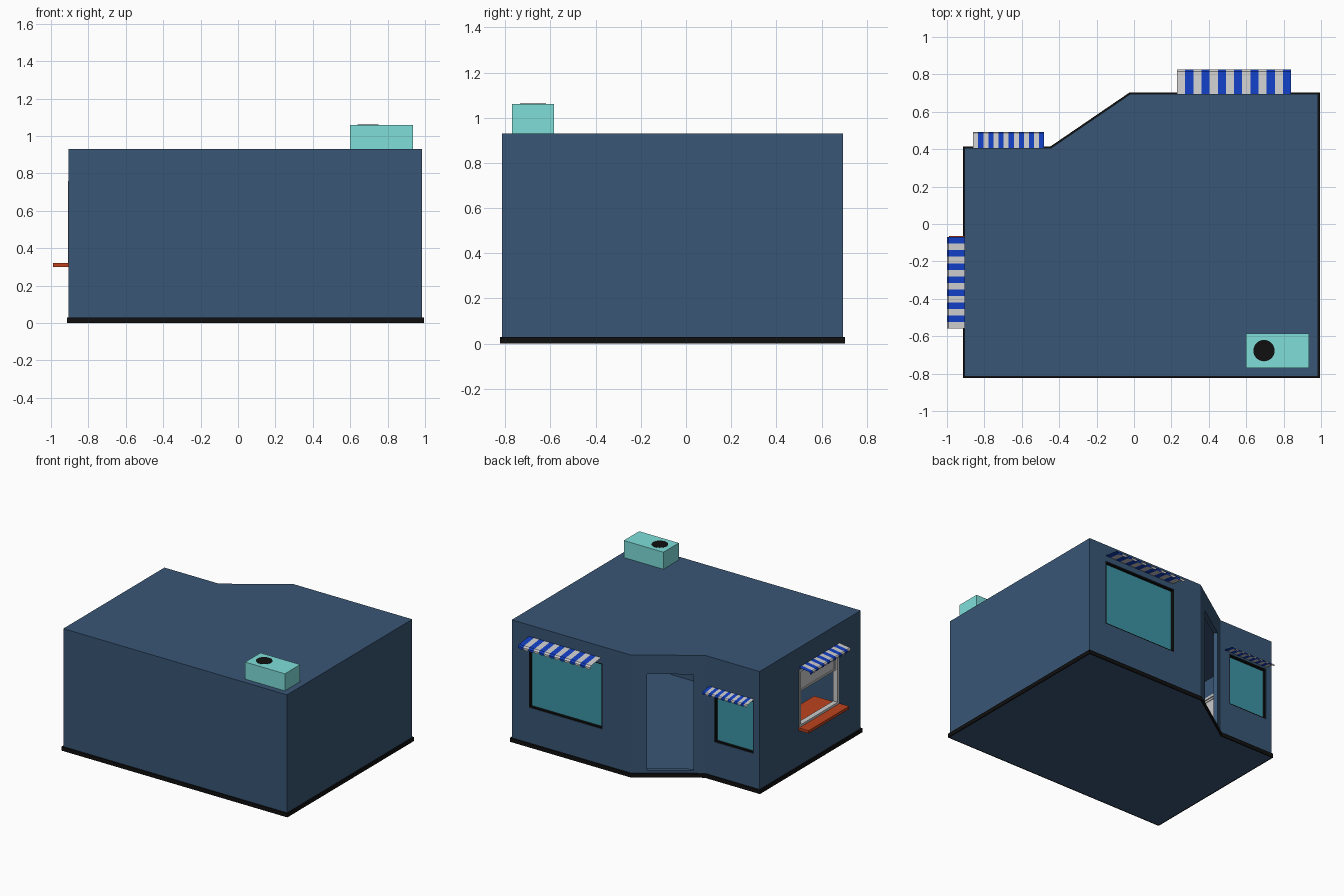
import bpy, bmesh, math
from mathutils import Vector, Matrix

if "Cube" in bpy.data.objects:
    bpy.data.objects.remove(bpy.data.objects["Cube"])


def mat(name, r, g, b):
    m = bpy.data.materials.new(name)
    m.diffuse_color = (r, g, b, 1)
    m.use_nodes = True
    m.node_tree.nodes["Principled BSDF"].inputs["Base Color"].default_value = m.diffuse_color
    return m


WALL = mat("wall_blue", 0.04, 0.093, 0.178)
BLACK = mat("black", 0.005, 0.005, 0.005)
GLASS = mat("glass_teal", 0.045, 0.30, 0.38)
AQUA = mat("aqua", 0.21, 0.73, 0.70)
ORANGE = mat("counter_orange", 0.50, 0.055, 0.012)
STRIPE = mat("stripe_blue", 0.006, 0.05, 0.55)
WHITE = mat("stripe_white", 0.62, 0.62, 0.62)


def finish(name, bm, *mats):
    me = bpy.data.meshes.new(name)
    bm.normal_update()
    bm.to_mesh(me)
    bm.free()
    ob = bpy.data.objects.new(name, me)
    bpy.context.collection.objects.link(ob)
    for m in mats:
        me.materials.append(m)
    return ob


def box(name, lo, hi, m=None, mtx=Matrix()):
    bm = bmesh.new()
    bmesh.ops.create_cube(bm, size=1)
    for v in bm.verts:
        v.co = mtx @ Vector([lo[i] + (v.co[i] + 0.5) * (hi[i] - lo[i]) for i in range(3)])
    return finish(name, bm, *([m] if m else []))


def prism(name, pts, z0, z1, m=None):
    bm = bmesh.new()
    f = bm.faces.new([bm.verts.new((x, y, z0)) for x, y in pts])
    top = bmesh.ops.extrude_face_region(bm, geom=[f])["geom"]
    bmesh.ops.translate(bm, vec=(0, 0, z1 - z0),
                        verts=[g for g in top if isinstance(g, bmesh.types.BMVert)])
    bmesh.ops.recalc_face_normals(bm, faces=bm.faces)
    return finish(name, bm, *([m] if m else []))


def offset(pts, d):
    # mitred outline offset, outward for positive d
    out, n = [], len(pts)
    for i in range(n):
        a, b, c = (Vector(pts[(i + k) % n]) for k in (-1, 0, 1))
        e, f = (b - a).normalized(), (c - b).normalized()
        n1, n2 = Vector((e.y, -e.x)), Vector((f.y, -f.x))
        out.append(tuple(b + (n1 + n2) * d / (1 + n1.dot(n2))))
    return out


def cut(ob, cutter):
    cutter.hide_render = True
    md = ob.modifiers.new("cut", 'BOOLEAN')
    md.operation, md.solver, md.object = 'DIFFERENCE', 'EXACT', cutter
    bpy.context.view_layer.objects.active = ob
    bpy.ops.object.modifier_apply(modifier=md.name)
    bpy.data.objects.remove(cutter)


def place(x, y, angle):
    # local +y points out of the wall
    return Matrix.Translation((x, y, 0)) @ Matrix.Rotation(angle, 4, 'Z')


def frame(name, w, z0, z1, t, y0, y1, m, mtx):
    # rectangular ring with bars of width t
    ob = box(name, (-w / 2, y0, z0), (w / 2, y1, z1), m, mtx)
    cut(ob, box("cutter", (-w / 2 + t, y0 - 1, z0 + t), (w / 2 - t, y1 + 1, z1 - t), None, mtx))
    return ob


def awning(name, w, depth, z, drop, flap, mtx, n=14):
    # alternating striped sheets, each ending in a rounded flap
    bm = bmesh.new()
    s, seg = w / n, 6
    for i in range(n):
        rows = []
        for k in range(seg + 1):
            x = -w / 2 + s * (i + k / seg)
            arch = math.sin(math.pi * k / seg)
            prof = [(0, z), (depth * 0.92, z - drop), (depth, z - drop - flap * 0.4),
                    (depth, z - drop - flap * (0.75 + 0.25 * arch))]
            rows.append([bm.verts.new(mtx @ Vector((x, y, h))) for y, h in prof])
        for a, b in zip(rows, rows[1:]):
            for j in range(3):
                f = bm.faces.new((a[j], b[j], b[j + 1], a[j + 1]))
                f.normal_update()
                f.material_index = i % 2
    bmesh.ops.reverse_faces(bm, faces=[f for f in bm.faces if f.normal.z < -0.01])
    return finish(name, bm, WHITE, STRIPE)


# hollow building shell
foot = [(-0.905, -0.815), (0.985, -0.815), (0.985, 0.695),
        (-0.02, 0.695), (-0.445, 0.405), (-0.905, 0.405)]
T = 0.03
shell = prism("building_shell", foot, 0.0, 0.93, WALL)
cut(shell, prism("cutter", offset(foot, -T), 0.03, 0.90))

# door opening in the slanted wall
door = place(-0.246, 0.541, math.atan2(0.29, 0.425))
cut(shell, box("cutter", (-0.16, -0.1, 0.05), (0.16, 0.1, 0.785), None, door))

# base band around the foot of the walls
band = prism("base_band", offset(foot, 0.009), 0.0, 0.03, BLACK)
cut(band, prism("cutter", foot, -0.1, 0.1))

# glazed windows with awnings
for name, x, y, w, z0, z1, aw, ad, az in (
        ("large", 0.53, 0.695, 0.62, 0.30, 0.80, 0.61, 0.13, 0.843),
        ("small", -0.69, 0.405, 0.33, 0.29, 0.69, 0.38, 0.088, 0.705)):
    p = place(x, y, 0)
    cut(shell, box("cutter", (-w / 2, -0.1, z0), (w / 2, 0.1, z1), None, p))
    frame(name + "_window_frame", w, z0, z1, 0.009, -T, -0.003, BLACK, p)
    box(name + "_window_glass", (-w / 2 + .009, -0.028, z0 + .009),
        (w / 2 - .009, -0.022, z1 - .009), GLASS, p)
    awning(name + "_awning", aw, ad, az, ad * 0.12, ad * 0.22,
           place(x + (0.005 if name == "large" else 0.02), y, 0))

# serving hatch in the left wall
p = place(-0.905, -0.31, math.pi / 2)
cut(shell, box("cutter", (-0.24, -0.1, 0.32), (0.24, 0.1, 0.76), None, p))
frame("hatch_frame", 0.48, 0.32, 0.76, 0.018, -T - 0.005, 0.004, WHITE, p)
frame("hatch_sash", 0.444, 0.58, 0.742, 0.014, -0.027, -0.012, WHITE, p)
box("hatch_sash_panel", (-0.208, -0.022, 0.594), (0.208, -0.017, 0.728), WHITE, p)
box("hatch_counter", (-0.245, -0.21, 0.30), (0.245, 0.085, 0.321), ORANGE, p)
awning("hatch_awning", 0.49, 0.095, 0.78, 0.013, 0.02, place(-0.905, -0.315, math.pi / 2))

# rooftop cooling unit with vent disc
box("roof_unit", (0.60, -0.77, 0.93), (0.935, -0.585, 1.06), AQUA)
bm = bmesh.new()
bmesh.ops.create_cone(bm, cap_ends=True, segments=32, radius1=0.057, radius2=0.057, depth=0.004,
                      matrix=Matrix.Translation((0.695, -0.677, 1.06)))
finish("roof_unit_vent", bm, BLACK)
